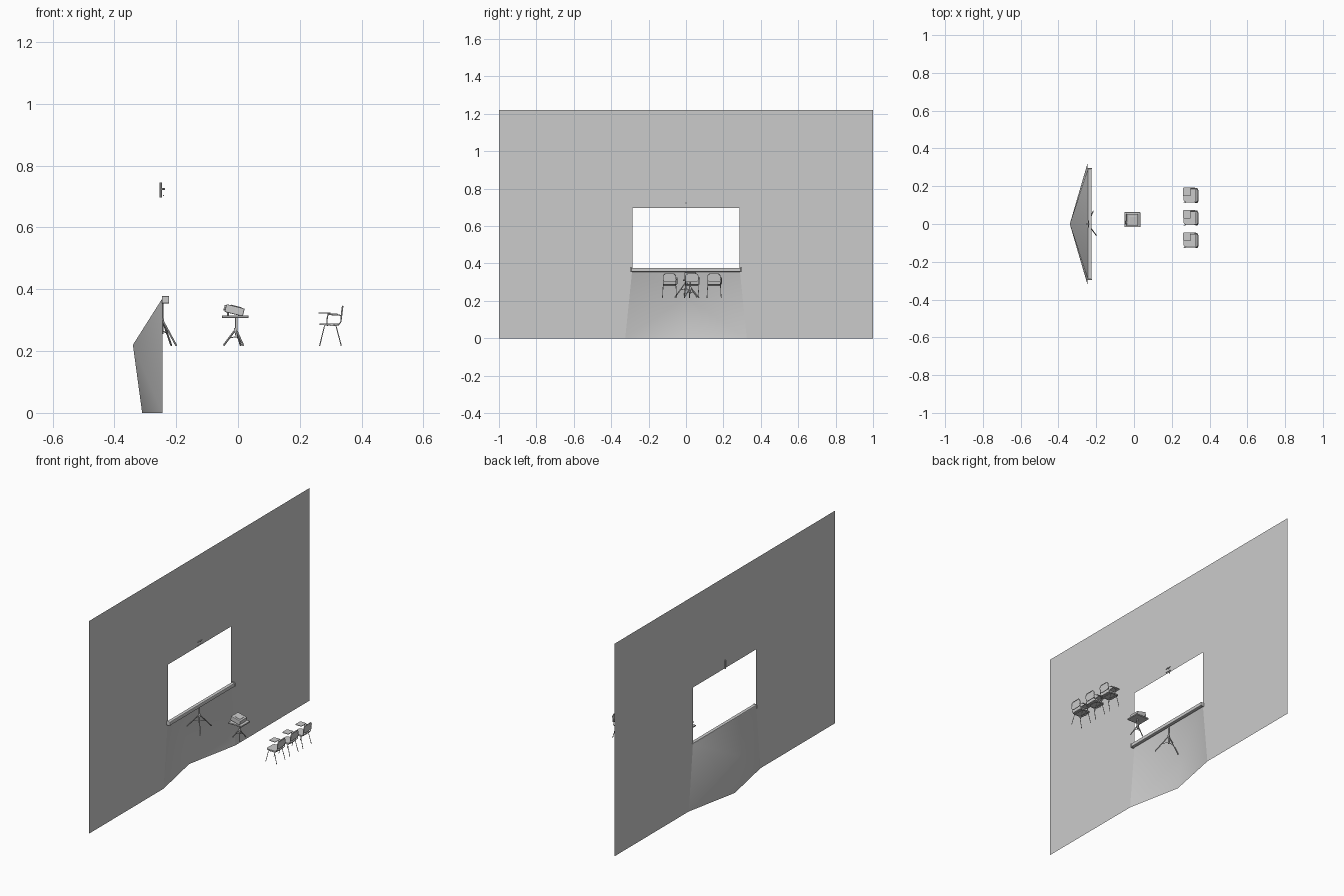
import bpy, bmesh
from math import sin, cos, radians
from mathutils import Vector

if "Cube" in bpy.data.objects:
    bpy.data.objects.remove(bpy.data.objects["Cube"])

FLOOR = 0.215   # level on which the furniture stands
WALL_X = -0.245


def mesh_obj(name, verts, faces):
    me = bpy.data.meshes.new(name)
    me.from_pydata(verts, [], faces)
    me.update()
    ob = bpy.data.objects.new(name, me)
    bpy.context.collection.objects.link(ob)
    return ob


def smooth(ob, angle=35):
    bpy.ops.object.select_all(action='DESELECT')
    ob.select_set(True)
    bpy.context.view_layer.objects.active = ob
    bpy.ops.object.shade_smooth_by_angle(angle=radians(angle))


def box(name, loc, size, rot=(0, 0, 0), bevel=0.0, segments=2):
    bpy.ops.mesh.primitive_cube_add(size=1, location=loc, rotation=rot)
    ob = bpy.context.object
    ob.name = name
    ob.scale = size
    bpy.ops.object.transform_apply(location=False, rotation=False, scale=True)
    if bevel:
        m = ob.modifiers.new("bevel", 'BEVEL')
        m.width, m.segments = bevel, segments
    return ob


def rod(name, a, b, r, sides=10):
    a, b = Vector(a), Vector(b)
    bpy.ops.mesh.primitive_cylinder_add(vertices=sides, radius=r, depth=(b - a).length, location=(a + b) / 2)
    ob = bpy.context.object
    ob.name = name
    ob.rotation_euler = (b - a).to_track_quat('Z', 'Y').to_euler()
    smooth(ob)
    return ob


def tube(name, pts, r, cyclic=False):
    cu = bpy.data.curves.new(name, 'CURVE')
    cu.dimensions = '3D'
    cu.bevel_depth, cu.bevel_resolution = r, 2
    cu.use_fill_caps = True
    sp = cu.splines.new('POLY')
    sp.points.add(len(pts) - 1)
    for p, co in zip(sp.points, pts):
        p.co = (*co, 1)
    sp.use_cyclic_u = cyclic
    ob = bpy.data.objects.new(name, cu)
    bpy.context.collection.objects.link(ob)
    return ob


def rounded_plate(name, w, h, t, r, origin, u, v):
    """Flat plate with rounded corners, spanned by directions u and v."""
    u, v, origin = Vector(u).normalized(), Vector(v).normalized(), Vector(origin)
    n = u.cross(v)
    rim = []
    for k, (sx, sy) in enumerate([(1, 1), (-1, 1), (-1, -1), (1, -1)]):
        for i in range(5):
            a = radians(90 * k + 22.5 * i)
            rim.append(origin + u * (sx * (w / 2 - r) + r * cos(a)) + v * (sy * (h / 2 - r) + r * sin(a)))
    c = len(rim)
    verts = [p - n * t / 2 for p in rim] + [p + n * t / 2 for p in rim]
    faces = [list(range(c))[::-1], list(range(c, 2 * c))]
    faces += [(i, (i + 1) % c, c + (i + 1) % c, c + i) for i in range(c)]
    ob = mesh_obj(name, verts, faces)
    smooth(ob)
    return ob


def tripod(name, x, y, hub_z, reach, r):
    for deg in (187, 307, 67):
        a = radians(deg)
        d = Vector((cos(a), sin(a), 0))
        foot = Vector((x, y, FLOOR + r)) + d * reach
        rod(name + "_leg", Vector((x, y, hub_z)) + d * r, foot, r)
        mid = foot.lerp(Vector((x, y, hub_z)), 0.5)
        rod(name + "_brace", (x, y, hub_z - (hub_z - FLOOR) * 0.4), mid, r * 0.5, 6)
    rod(name + "_hub", (x, y, hub_z - 0.008), (x, y, hub_z + 0.008), r * 2, 12)


# Backdrop wall with a rectangular opening and a notch at the bottom
hy, hz0, hz1, by, top = 0.287, 0.37, 0.697, 0.325, 1.22
outline = [(-1, 0), (-by, 0), (-hy, hz0), (-hy, hz1), (-1, top),
           (1, 0), (by, 0), (hy, hz0), (hy, hz1), (1, top)]
mesh_obj("wall", [(WALL_X, y, z) for y, z in outline],
         [(0, 1, 2, 3, 4), (5, 9, 8, 7, 6), (3, 8, 9, 4)])

# Part of the wall below the opening, folded backwards
fold = mesh_obj("wall_fold",
                [(WALL_X, -hy, hz0), (WALL_X, hy, hz0), (WALL_X, by, 0),
                 (-0.31, 0, 0), (WALL_X, -by, 0), (-0.34, 0, 0.22)],
                [(5, 1, 0), (5, 2, 1), (5, 3, 2), (5, 4, 3), (5, 0, 4)])
smooth(fold, 60)

# Screen case with end caps, top hanger and stand
case_x = -0.2345
box("screen_case", (case_x, 0, 0.366), (0.021, 0.584, 0.021), bevel=0.004)
for s in (-1, 1):
    box("case_end", (case_x, s * 0.294, 0.366), (0.024, 0.007, 0.024), bevel=0.003)
rod("stand_column", (WALL_X, 0, 0.255), (WALL_X, 0, 0.365), 0.004)
tripod("stand", WALL_X, 0, 0.298, 0.075, 0.003)
rod("hanger_post", (-0.25, 0, 0.697), (-0.25, 0, 0.745), 0.004)
rod("hanger_arm", (-0.252, 0, 0.724), (-0.236, 0, 0.724), 0.003)
for z in (0.703, 0.725):
    rod("hanger_bar", (-0.241, -0.019, z), (-0.241, 0.019, z), 0.002)

# Projector table
tx, ty = -0.009, 0.023
box("table_top", (tx, ty, 0.311), (0.085, 0.079, 0.008), bevel=0.001, segments=1)
rod("table_column", (tx + 0.004, ty, 0.25), (tx + 0.004, ty, 0.308), 0.004, 12)
tripod("table", tx + 0.002, ty, 0.267, 0.04, 0.003)

# Projector tilted on the table, with lens and front foot
tilt = radians(14)
box("projector", (-0.011, 0.022, 0.332), (0.061, 0.062, 0.026), (0, tilt, 0), bevel=0.003)
box("projector_lid", (-0.006, 0.022, 0.3445), (0.036, 0.04, 0.003), (0, tilt, 0), bevel=0.001)
rod("projector_lens", (-0.034, 0.008, 0.338), (-0.045, 0.008, 0.341), 0.009, 16)
rod("projector_foot", (-0.032, 0.022, 0.314), (-0.032, 0.022, 0.33), 0.003)


def chair(y):
    seat_z = 0.287
    r = 0.0018
    # Seat and backrest
    rounded_plate("seat", 0.066, 0.07, 0.005, 0.012, (0.296, y, seat_z), (1, 0, 0), (0, 1, 0))
    rounded_plate("backrest", 0.068, 0.042, 0.004, 0.012, (0.335, y, 0.322), (0, 1, 0), (0.1, 0, 1))
    for s in (-1, 1):
        sy = y + s * 0.034
        # Leg frame on each side
        tube("leg_frame", [(0.264, y + s * 0.038, FLOOR + r), (0.28, sy, seat_z - 0.005),
                           (0.317, sy, seat_z - 0.005), (0.334, y + s * 0.038, FLOOR + r)], r)
        # Upright carrying the backrest
        tube("back_support", [(0.3, sy, seat_z - 0.004), (0.325, sy, seat_z - 0.002),
                              (0.333, sy, seat_z + 0.008), (0.338, sy, 0.335),
                              (0.339, y + s * 0.025, 0.345), (0.339, y, 0.345)], r)
    for x in (0.28, 0.317):
        rod("cross_bar", (x, y - 0.034, seat_z - 0.005), (x, y + 0.034, seat_z - 0.005), r, 8)
    # Armrest with writing tablet on one side
    ay = y + 0.04
    tube("arm_frame", [(0.29, y + 0.032, seat_z - 0.003), (0.288, ay, seat_z + 0.004), (0.289, ay, 0.312),
                       (0.293, ay, 0.318), (0.328, ay, 0.316), (0.336, y + 0.035, 0.314)], r)
    box("armrest", (0.306, ay, 0.319), (0.034, 0.007, 0.004), bevel=0.0015)
    rounded_plate("writing_tablet", 0.04, 0.046, 0.003, 0.005, (0.28, y + 0.02, 0.3225), (1, 0, 0), (0, 1, 0))


for cy in (-0.088, 0.031, 0.15):
    chair(cy)
